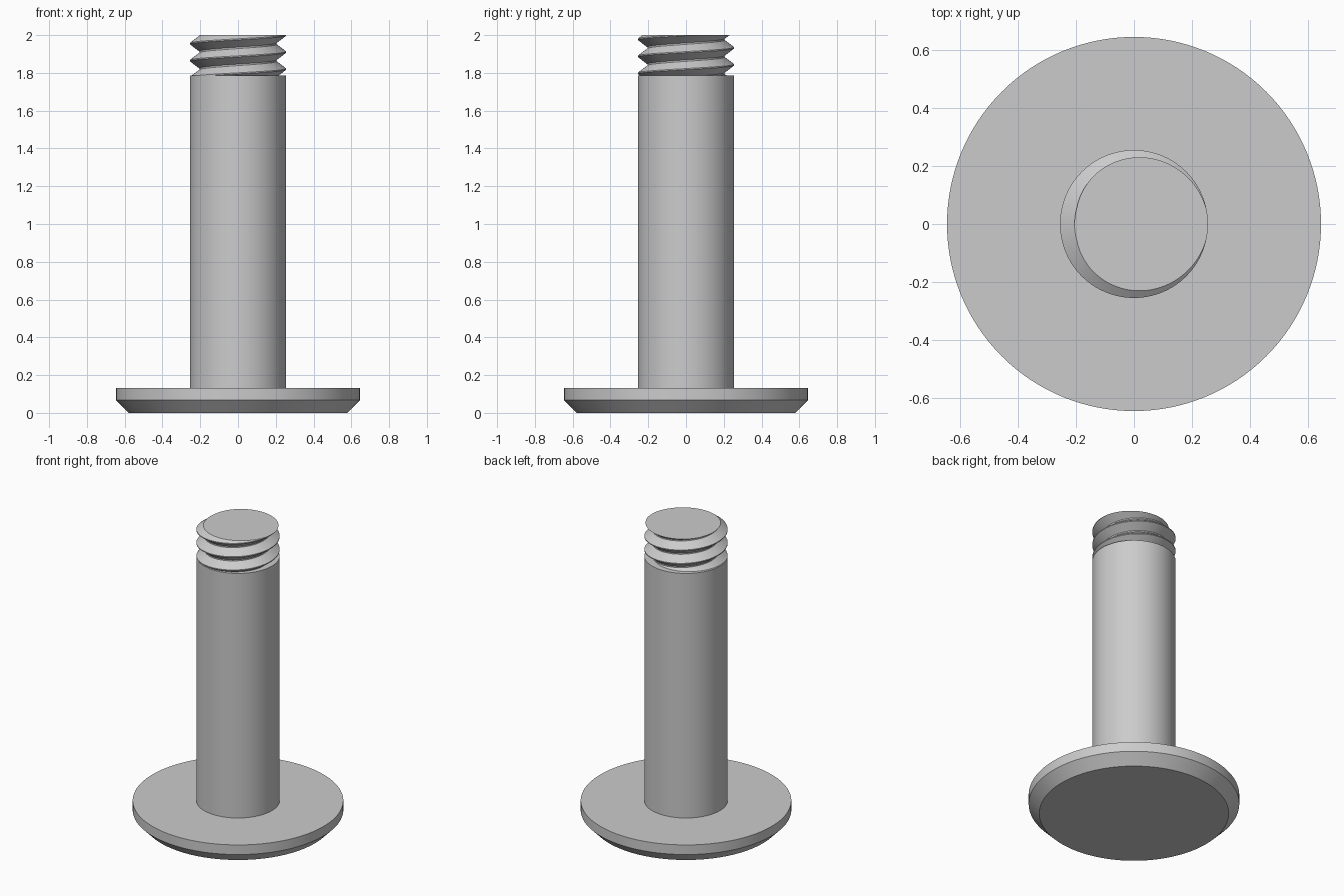
import bpy, bmesh
from math import cos, sin, pi, radians

if "Cube" in bpy.data.objects:
    bpy.data.objects.remove(bpy.data.objects["Cube"], do_unlink=True)

STEPS = 128
SHAFT_R, ROOT_R = 0.255, 0.205
SHAFT_TOP, TOP, PITCH = 1.785, 2.0, 0.09
CREST, ROOT = 0.003, 0.004      # half widths of the thread flats

steel = bpy.data.materials.new("grey steel")
steel.use_nodes = True
steel.diffuse_color = (0.6, 0.6, 0.6, 1)
steel.node_tree.nodes["Principled BSDF"].inputs["Base Color"].default_value = (0.6, 0.6, 0.6, 1)


def finish(bm, name):
    bmesh.ops.recalc_face_normals(bm, faces=bm.faces[:])
    mesh = bpy.data.meshes.new(name)
    bm.to_mesh(mesh)
    bm.free()
    mesh.materials.append(steel)
    obj = bpy.data.objects.new(name, mesh)
    bpy.context.collection.objects.link(obj)
    bpy.ops.object.select_all(action='DESELECT')
    obj.select_set(True)
    bpy.context.view_layer.objects.active = obj
    bpy.ops.object.shade_smooth_by_angle(angle=radians(25))
    return obj


def skin(columns, name):
    """Join neighbouring columns of points and cap the open ends."""
    bm = bmesh.new()
    cols = [[bm.verts.new(p) for p in col] for col in columns]
    for a, b in zip(cols, cols[1:]):
        for i in range(len(a) - 1):
            bm.faces.new((a[i], b[i], b[i + 1], a[i + 1]))
    bmesh.ops.remove_doubles(bm, verts=bm.verts[:], dist=1e-5)
    rim = [e for e in bm.edges if e.is_boundary]
    bmesh.ops.holes_fill(bm, edges=rim, sides=0)
    return finish(bm, name)


def lathe(profile, name):
    angles = [2 * pi * i / STEPS for i in range(STEPS + 1)]
    return skin([[(r * cos(a), r * sin(a), z) for r, z in profile] for a in angles], name)


def thread_radius(z, turn):
    """V-shaped thread with its crest at the top on the +x side."""
    phase = (z - TOP - turn * PITCH) % PITCH
    d = min(phase, PITCH - phase)
    t = (d - CREST) / (PITCH / 2 - CREST - ROOT)
    return SHAFT_R + (ROOT_R - SHAFT_R) * min(1, max(0, t))


def thread_column(i):
    turn = i / STEPS
    a = 2 * pi * turn
    points = []
    for k in range(-5, 3):
        crest = TOP + (k + turn) * PITCH
        root = crest + PITCH / 2
        for z in (crest - CREST, crest + CREST, root - ROOT, root + ROOT):
            z = min(TOP, max(SHAFT_TOP, z))
            r = thread_radius(z, turn)
            points.append((r * cos(a), r * sin(a), z))
    return points


# Chamfered head, plain shaft and helical thread
lathe([(0.58, 0), (0.645, 0.067), (0.645, 0.132)], "head")
lathe([(SHAFT_R, 0.13), (SHAFT_R, SHAFT_TOP)], "shaft")
skin([thread_column(i) for i in range(STEPS + 1)], "thread")
